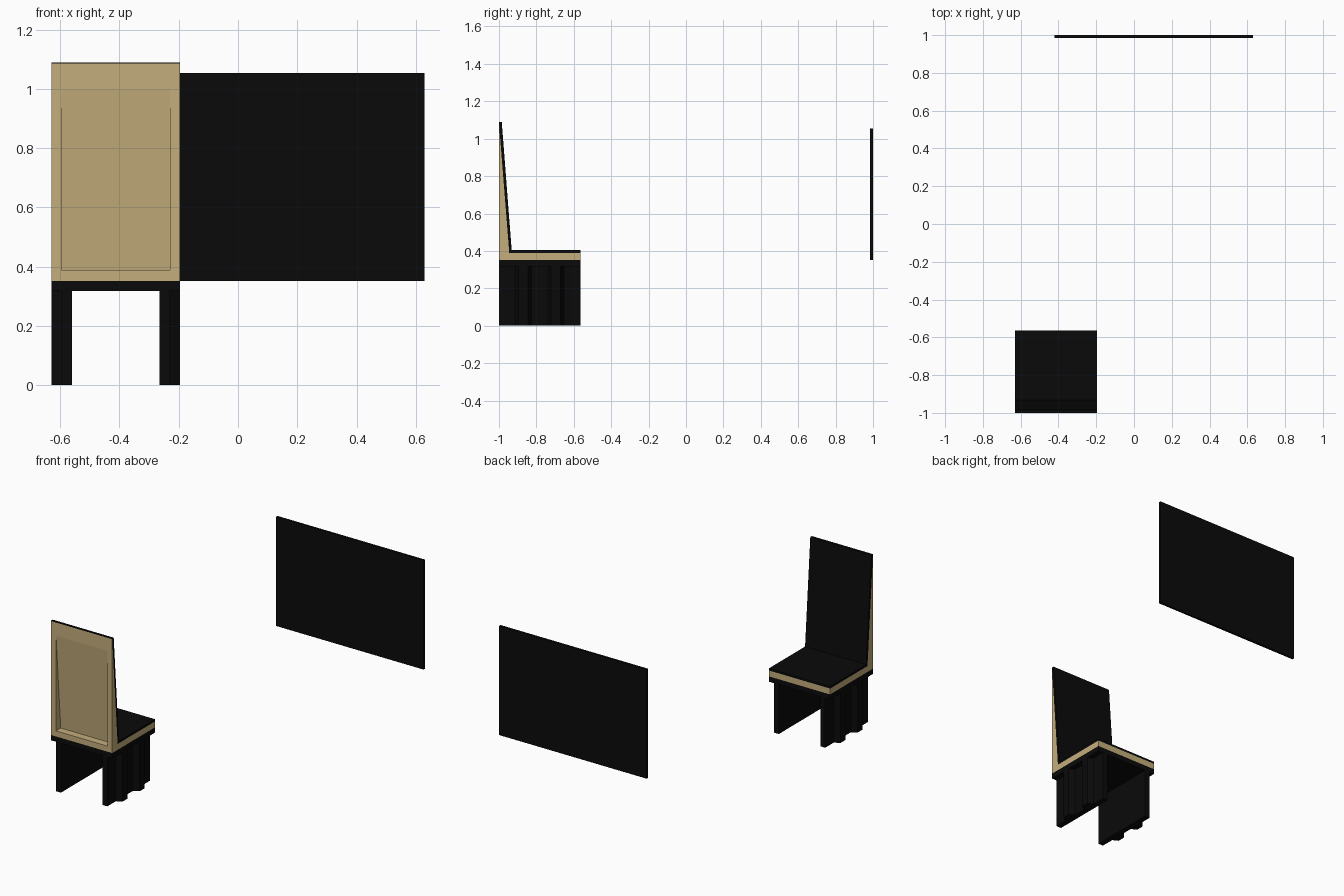
import bpy, bmesh
from mathutils import Vector

if "Cube" in bpy.data.objects:
    bpy.data.objects.remove(bpy.data.objects["Cube"])


def material(name, rgb):
    m = bpy.data.materials.new(name)
    m.diffuse_color = (*rgb, 1)
    m.use_nodes = True
    m.node_tree.nodes["Principled BSDF"].inputs["Base Color"].default_value = m.diffuse_color
    return m


BLACK = material("black", (0.003, 0.003, 0.003))
TAN = material("tan", (0.55, 0.42, 0.20))


def prism(name, points, offset, mat):
    """Extrude a flat outline of 3D points along an offset vector."""
    bm = bmesh.new()
    face = bm.faces.new([bm.verts.new(p) for p in points])
    ext = bmesh.ops.extrude_face_region(bm, geom=[face])
    verts = [g for g in ext["geom"] if isinstance(g, bmesh.types.BMVert)]
    bmesh.ops.translate(bm, verts=verts, vec=Vector(offset))
    bmesh.ops.recalc_face_normals(bm, faces=bm.faces[:])
    me = bpy.data.meshes.new(name)
    bm.to_mesh(me)
    bm.free()
    me.materials.append(mat)
    ob = bpy.data.objects.new(name, me)
    bpy.context.collection.objects.link(ob)
    return ob


def side_prism(name, yz, x0, x1, mat):
    return prism(name, [(x0, y, z) for y, z in yz], (x1 - x0, 0, 0), mat)


def box(name, x0, x1, y0, y1, z0, z1, mat):
    return side_prism(name, [(y0, z0), (y1, z0), (y1, z1), (y0, z1)], x0, x1, mat)


X0, X1, Y0, Y1 = -0.63, -0.195, -1.0, -0.565

# wall panel
box("wall_panel", -0.42, 0.63, 0.985, 1.0, 0.352, 1.054, BLACK)

# wooden chair shell: seat and tapering backrest in one profile
shell = side_prism("chair_shell", [(Y0, 0.352), (Y1, 0.352), (Y1, 0.39),
                                   (-0.945, 0.39), (Y0, 1.085)], X0, X1, TAN)

# wedge recess in the rear of the backrest
cutter = side_prism("recess_cutter", [(-1.05, 0.388), (-0.952, 0.388), (Y0, 1.0),
                                      (-1.05, 1.0)], X0 + 0.035, X1 - 0.035, TAN)
cutter.hide_render = True
cutter.hide_viewport = True
cut = shell.modifiers.new("recess", "BOOLEAN")
cut.operation = "DIFFERENCE"
cut.solver = "EXACT"
cut.object = cutter

# thin upholstery over seat and backrest
side_prism("upholstery", [(Y1, 0.39), (Y1, 0.404), (-0.932, 0.404), (-0.985, 1.089),
                          (Y0, 1.089), (Y0, 1.085), (-0.945, 0.39)], X0, X1, BLACK)

# plate under the seat
box("seat_plate", X0, X1, Y0, Y1, 0.318, 0.352, BLACK)

# slab legs with two tapered ribs on the outer side
RIBS = [(0, 0), (0.087, 0), (0.105, 1), (0.156, 1), (0.174, 0),
        (0.261, 0), (0.279, 1), (0.330, 1), (0.348, 0), (0.435, 0)]
for name, edge, s in (("left_leg", X0, 1), ("right_leg", X1, -1)):
    outline = [(edge + s * 0.035 * (1 - r), Y0 + d, 0) for d, r in RIBS]
    outline += [(edge + s * 0.07, Y1, 0), (edge + s * 0.07, Y0, 0)]
    prism(name, outline, (0, 0, 0.318), BLACK)
